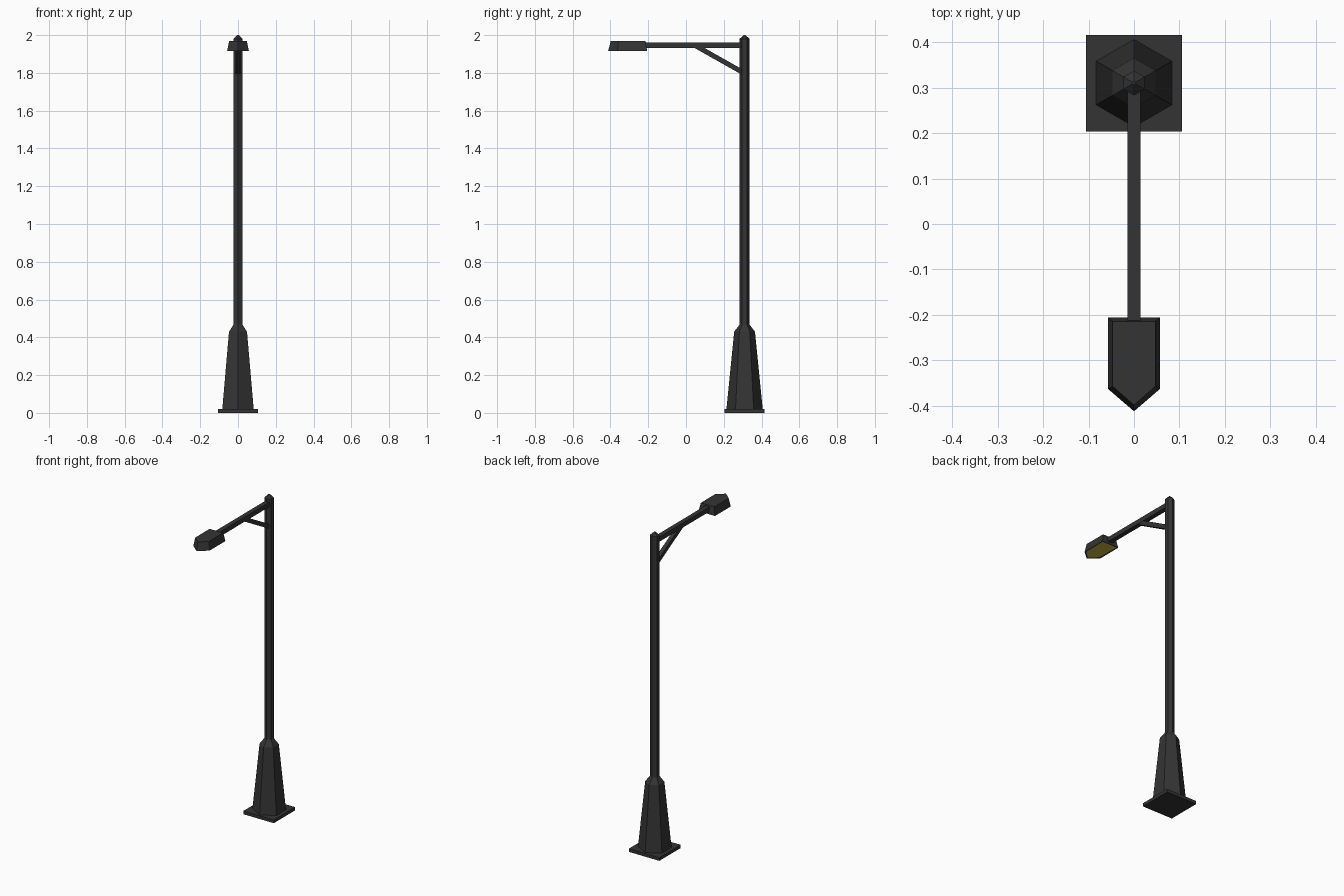
import bpy, bmesh, math
from mathutils import Vector

if "Cube" in bpy.data.objects:
    bpy.data.objects.remove(bpy.data.objects["Cube"])

POLE_Y = 0.31


def material(name, rgb):
    m = bpy.data.materials.new(name)
    m.diffuse_color = (*rgb, 1)
    m.use_nodes = True
    m.node_tree.nodes["Principled BSDF"].inputs["Base Color"].default_value = m.diffuse_color
    return m


IRON = material("dark iron", (0.034, 0.034, 0.034))
GLOW = material("warm lamp glass", (0.60, 0.44, 0.05))


def loft(name, rings, inset=None):
    """Skin a stack of matching rings, closing both ends."""
    bm = bmesh.new()
    loops = [[bm.verts.new(p) for p in ring] for ring in rings]
    n = len(loops[0])
    for a, b in zip(loops, loops[1:]):
        for i in range(n):
            j = (i + 1) % n
            bm.faces.new((a[i], a[j], b[j], b[i]))
    bottom = bm.faces.new(loops[0][::-1])
    bm.faces.new(loops[-1])
    bmesh.ops.recalc_face_normals(bm, faces=bm.faces)
    if inset:
        bmesh.ops.inset_region(bm, faces=[bottom], thickness=inset, depth=-0.003)
        bottom.material_index = 1
    me = bpy.data.meshes.new(name)
    bm.to_mesh(me)
    bm.free()
    me.materials.append(IRON)
    me.materials.append(GLOW)
    ob = bpy.data.objects.new(name, me)
    bpy.context.collection.objects.link(ob)
    return ob


def hexagon(r, z):
    return [(r * math.sin(k * math.pi / 3), POLE_Y + r * math.cos(k * math.pi / 3), z)
            for k in range(6)]


def rect(hx, y0, y1, z):
    return [(-hx, y0, z), (hx, y0, z), (hx, y1, z), (-hx, y1, z)]


def beam(name, a, b, hx, h):
    """Rectangular bar between two (y, z) points."""
    a, b = Vector((0, *a)), Vector((0, *b))
    d = (b - a).normalized()
    up = Vector((0, -d.z, d.y)) * h
    side = Vector((hx, 0, 0))
    return loft(name, [[p - side - up, p + side - up, p + side + up, p - side + up]
                       for p in (a, b)])


# Ground plate and tapered hexagonal pedestal
loft("base_plate", [rect(0.106, 0.204, 0.416, z) for z in (0, 0.02)])
loft("pedestal", [hexagon(0.096, 0.02), hexagon(0.055, 0.43), hexagon(0.027, 0.467)])

# Hexagonal pole with a pointed cap
loft("pole", [hexagon(0.027, 0.45), hexagon(0.027, 1.98), hexagon(0.004, 2.0)])

# Horizontal arm and diagonal brace
beam("arm", (-0.22, 1.946), (0.30, 1.946), 0.0145, 0.0145)
beam("brace", (0.05, 1.944), (0.30, 1.803), 0.0125, 0.013)


# Lamp head: pointed shade with a glowing underside
def shade(hx, back, corner, tip, z):
    return [(-hx, back, z), (-hx, corner, z), (0, tip, z), (hx, corner, z), (hx, back, z)]


loft("lamp_head", [shade(0.057, -0.206, -0.363, -0.412, 1.917),
                   shade(0.047, -0.214, -0.357, -0.398, 1.969)], inset=0.010)
